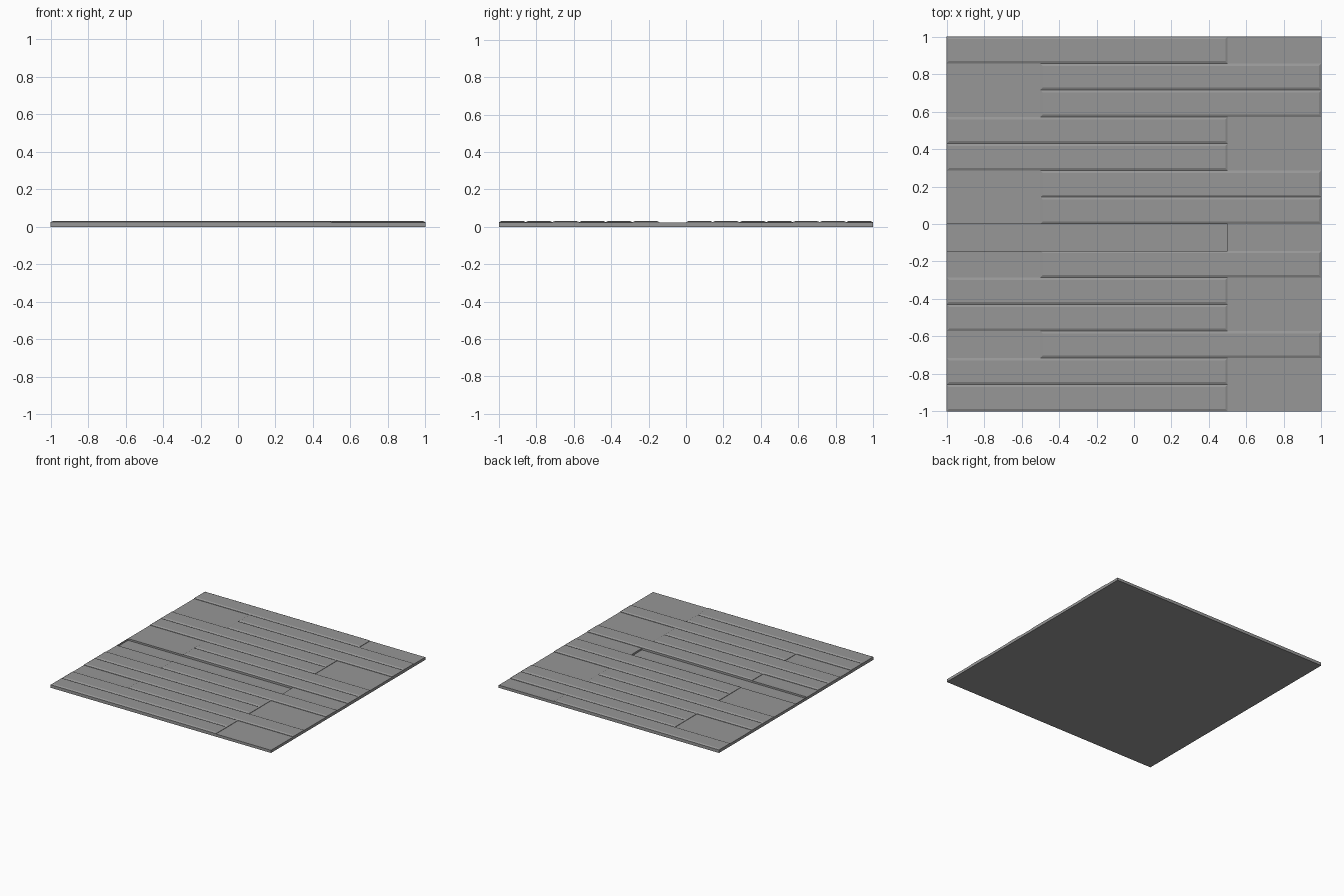
import bpy, bmesh

if "Cube" in bpy.data.objects:
    bpy.data.objects.remove(bpy.data.objects["Cube"])

ROWS = 14
W = 2 / ROWS          # row width
BASE_H, TOP_H = 0.022, 0.031
# side each long plank starts from, listed from front row to back row
SIDES = "LLRLLR-RRLLRRL"

grey = bpy.data.materials.new("dark_grey")
grey.diffuse_color = (0.31, 0.31, 0.31, 1)
grey.use_nodes = True
grey.node_tree.nodes["Principled BSDF"].inputs["Base Color"].default_value = grey.diffuse_color


def box(name, x0, x1, y0, y1, z0, z1, inset=0.0, skip_bottom=False):
    """Box whose top face is inset to give a sloped chamfer."""
    bm = bmesh.new()
    zm = z1 - 0.006 if inset else z1
    rings = [(0, z0), (0, zm)] + ([(inset, z1)] if inset else [])
    loops = []
    for i, z in rings:
        loops.append([bm.verts.new(p) for p in (
            (x0 + i, y0 + i, z), (x1 - i, y0 + i, z),
            (x1 - i, y1 - i, z), (x0 + i, y1 - i, z))])
    for a, b in zip(loops, loops[1:]):
        for k in range(4):
            n = (k + 1) % 4
            bm.faces.new((a[k], a[n], b[n], b[k]))
    bm.faces.new(loops[-1])
    if not skip_bottom:
        bm.faces.new(loops[0][::-1])
    me = bpy.data.meshes.new(name)
    bm.to_mesh(me)
    bm.free()
    me.materials.append(grey)
    ob = bpy.data.objects.new(name, me)
    bpy.context.collection.objects.link(ob)
    return ob


# base slab
base = box("floor_base", -1, 1, -1, 1, 0, BASE_H)

# raised long planks with chamfered tops; one plank is missing
for r, side in enumerate(SIDES):
    y0 = -1 + r * W
    x0 = -0.5 if side == "R" else -1
    if side != "-":
        box("plank", x0, x0 + 1.5, y0, y0 + W, BASE_H, TOP_H, 0.013, True)
    else:
        # shallow slot where the plank is missing
        slot = box("slot_cutter", -0.998, 0.5, y0, y0 + W, 0.008, 0.05)
        slot.hide_render = True
        slot.hide_viewport = True
        cut = base.modifiers.new("slot", "BOOLEAN")
        cut.operation = "DIFFERENCE"
        cut.solver = "EXACT"
        cut.object = slot
